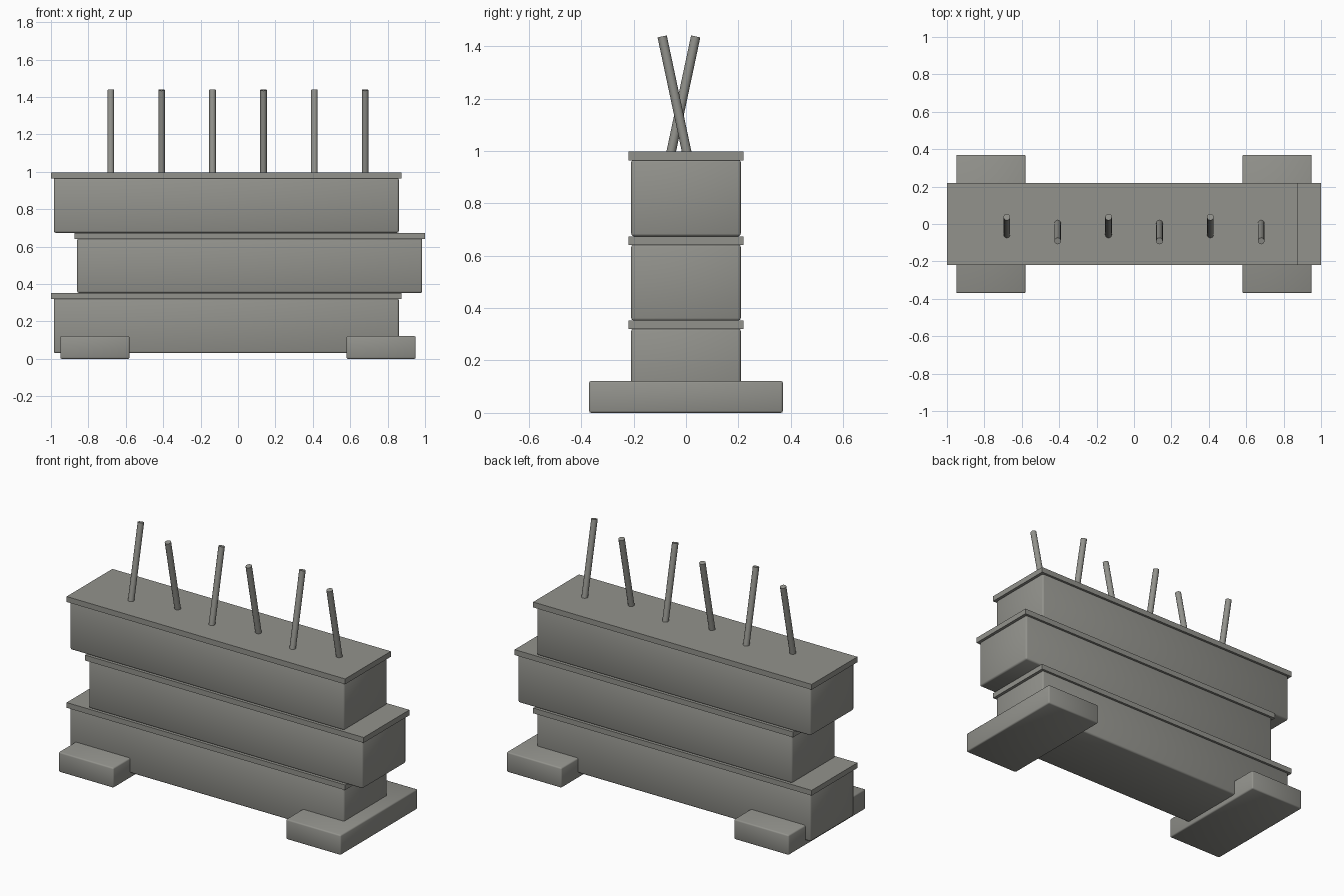
import bpy
from mathutils import Vector

if "Cube" in bpy.data.objects:
    bpy.data.objects.remove(bpy.data.objects["Cube"])

grey = bpy.data.materials.new("warm_grey")
grey.diffuse_color = (0.29, 0.29, 0.265, 1)
grey.use_nodes = True
grey.node_tree.nodes["Principled BSDF"].inputs["Base Color"].default_value = grey.diffuse_color


def box(name, lo, hi, bevel=0.0):
    """Axis-aligned box between two corners, optionally with softened edges."""
    lo, hi = Vector(lo), Vector(hi)
    bpy.ops.mesh.primitive_cube_add(size=1, location=(lo + hi) / 2)
    ob = bpy.context.object
    ob.name = name
    ob.scale = hi - lo
    bpy.ops.object.transform_apply(location=False, rotation=False, scale=True)
    ob.data.materials.append(grey)
    if bevel:
        mod = ob.modifiers.new("soft_edges", 'BEVEL')
        mod.width = bevel
        mod.segments = 2
        for p in ob.data.polygons:
            p.use_smooth = True
    return ob


def rod(name, start, end, radius):
    """Thin round bar between two points."""
    start, end = Vector(start), Vector(end)
    axis = end - start
    bpy.ops.mesh.primitive_cylinder_add(
        vertices=12, radius=radius, depth=axis.length, location=(start + end) / 2,
        rotation=axis.to_track_quat('Z', 'Y').to_euler())
    ob = bpy.context.object
    ob.name = name
    ob.data.materials.append(grey)
    bpy.ops.object.shade_smooth_by_angle()


# Two cross feet
for side, x in (("left", -0.765), ("right", 0.765)):
    box(f"{side}_foot", (x - 0.185, -0.37, 0), (x + 0.185, 0.37, 0.122), 0.008)

# Three stacked blocks, shifted alternately left and right, each with a cap slab
tiers = [("lower", -0.0625, 0.03, 0.32, 0.352),
         ("middle", 0.0625, 0.352, 0.641, 0.674),
         ("upper", -0.0625, 0.674, 0.964, 0.997)]
for label, x, z0, z1, z2 in tiers:
    box(f"{label}_block", (x - 0.9225, -0.209, z0), (x + 0.9225, 0.209, z1 + 0.003), 0.01)
    box(f"{label}_cap", (x - 0.9375, -0.22, z1), (x + 0.9375, 0.22, z2))

# Row of bars leaning alternately back and forward
for i in range(6):
    x = -0.68 + 0.272 * i
    lean = 1 if i % 2 == 0 else -1
    mid = -0.027
    rod(f"bar_{i + 1}", (x, mid - lean * 0.032, 0.985), (x, mid + lean * 0.064, 1.437), 0.018)
